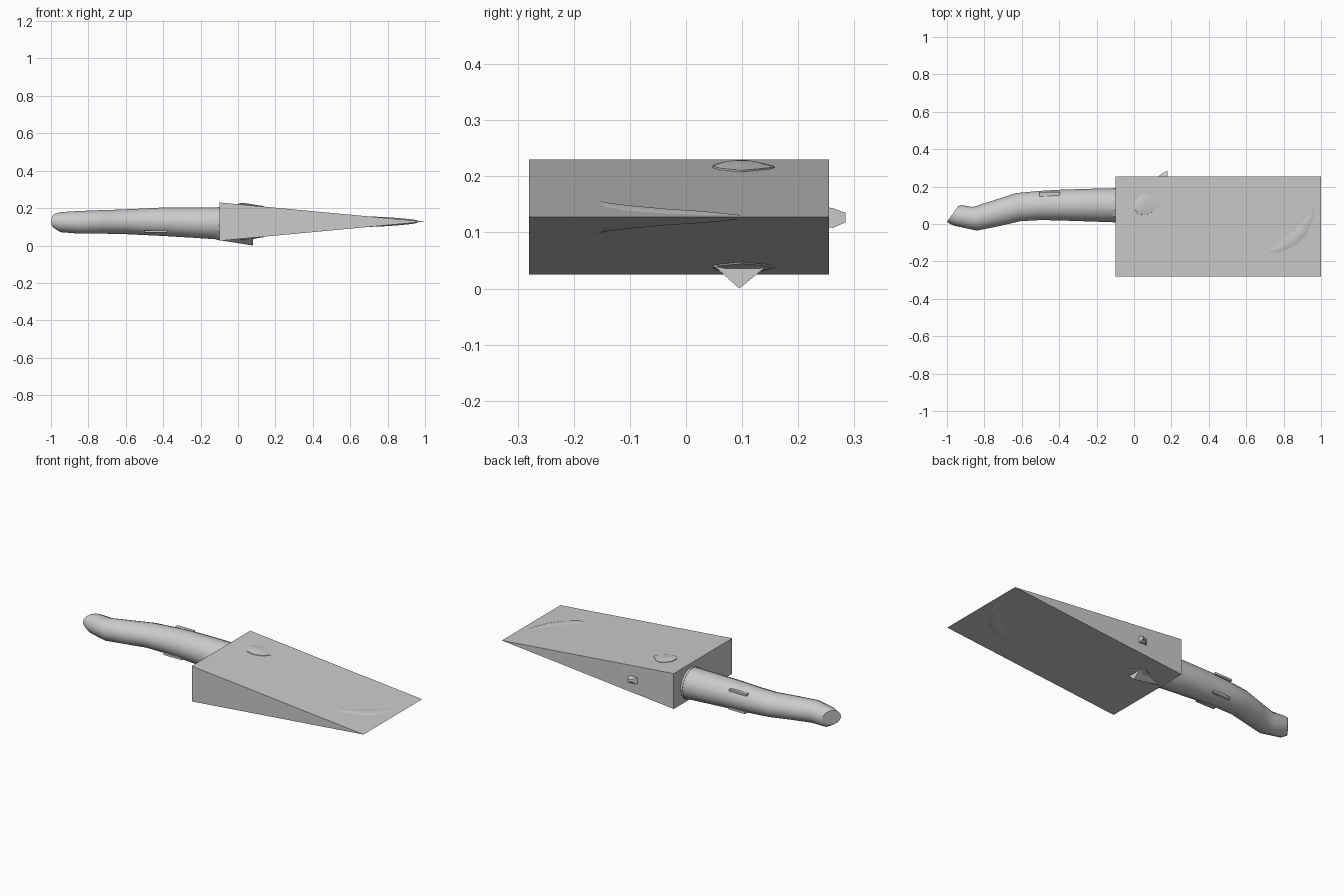
import bpy, bmesh
from math import sin, cos, pi


def make(name, verts, faces, smooth=None):
    me = bpy.data.meshes.new(name)
    me.from_pydata(verts, [], faces)
    bm = bmesh.new()
    bm.from_mesh(me)
    bmesh.ops.recalc_face_normals(bm, faces=bm.faces)
    bm.to_mesh(me)
    bm.free()
    ob = bpy.data.objects.new(name, me)
    bpy.context.collection.objects.link(ob)
    if smooth:
        bpy.ops.object.select_all(action='DESELECT')
        ob.select_set(True)
        bpy.context.view_layer.objects.active = ob
        bpy.ops.object.shade_smooth_by_angle(angle=smooth)
    return ob


def loft(name, rings, smooth=None):
    n = len(rings[0])
    verts = [v for r in rings for v in r]
    faces = [(i * n + j, i * n + (j + 1) % n, (i + 1) * n + (j + 1) % n, (i + 1) * n + j)
             for i in range(len(rings) - 1) for j in range(n)]
    faces += [tuple(range(n)), tuple(range(len(verts) - n, len(verts)))]
    return make(name, verts, faces, smooth)


def ring(x, y, z, w, h, tilt, n=14):
    return [(x + w * cos(a) * sin(tilt), y + w * cos(a) * cos(tilt), z + h * sin(a))
            for a in (2 * pi * k / n for k in range(n))]


MID = 0.1275


def wedge_half(x):
    return 0.1025 * (1 - x) / 1.1


# Wedge-shaped head
x0, y0, y1 = -0.1, -0.28, 0.255
make("wedge_head",
     [(x0, y0, 0.025), (x0, y1, 0.025), (x0, y1, 0.23), (x0, y0, 0.23), (1, y0, MID), (1, y1, MID)],
     [(0, 1, 2, 3), (0, 4, 5, 1), (3, 2, 5, 4), (0, 3, 4), (1, 5, 2)])

# Curved grip: x, y, z, half width, half height, tilt
stations = [(-0.97, 0.053, 0.13, 0.052, 0.042, 0.62),
            (-0.945, 0.046, 0.125, 0.058, 0.055, 0.35),
            (-0.85, 0.028, 0.124, 0.064, 0.062, -0.16),
            (-0.74, 0.056, 0.126, 0.070, 0.064, -0.25),
            (-0.62, 0.090, 0.127, 0.076, 0.067, -0.15),
            (-0.50, 0.099, 0.127, 0.078, 0.073, -0.05),
            (-0.40, 0.101, 0.127, 0.082, 0.078, 0),
            (-0.25, 0.101, 0.123, 0.087, 0.083, 0),
            (-0.10, 0.100, 0.118, 0.091, 0.088, 0),
            (0.06, 0.098, 0.126, 0.080, 0.086, 0)]
loft("handle", [ring(*s) for s in stations], 0.7)

# Collar around the grip where it enters the head
loft("collar", [ring(-0.112, 0.10, 0.118, 0.093, 0.090, 0), ring(-0.09, 0.10, 0.118, 0.093, 0.090, 0)])

# Keel under the head
loft("lower_keel", [[(-0.11, 0.06, 0.06), (-0.11, 0.14, 0.06), (-0.11, 0.098, 0.030)],
                    [(0.08, 0.045, 0.045), (0.08, 0.15, 0.045), (0.08, 0.095, 0.0)]])

# Low bosses above and below the head, in two halves around a seam
for side, label in ((1, "upper"), (-1, "lower")):
    outline = [(0, 0.08), (0.0, 0.12), (0.03, 0.15), (0.06, 0.16), (0.09, 0.15),
               (0.14, 0.10), (0.10, 0.06), (0.06, 0.045), (0.02, 0.05)]
    levels = []
    for k, lift in ((1, -0.012), (0.96, 0.003), (0.55, 0.008)):
        levels.append([(0.06 + (x - 0.06) * k, 0.10 + (y - 0.10) * k,
                        MID + side * (wedge_half(x) + lift)) for x, y in outline])
    loft(label + "_boss", levels, 0.6)

# Crescent cutting edge emerging from both slopes
outer = [(0.97, 0.10), (0.957, 0.03), (0.925, -0.05), (0.87, -0.11), (0.79, -0.147), (0.70, -0.155)]
inner = [(0.955, 0.095), (0.925, 0.035), (0.875, -0.02), (0.815, -0.075), (0.75, -0.125), (0.70, -0.15)]
lifts = [0, 0.005, 0.006, 0.006, 0.004, 0]
sections = []
for (ox, oy), (ix, iy), lift in zip(outer, inner, lifts):
    rx, ry = ox * 0.6 + ix * 0.4, oy * 0.6 + iy * 0.4
    a, b, c = wedge_half(ox), wedge_half(rx) + lift, wedge_half(ix)
    sections.append([(ox, oy, MID + a), (rx, ry, MID + b), (ix, iy, MID + c),
                     (ix, iy, MID - c), (rx, ry, MID - b), (ox, oy, MID - a)])
loft("crescent_edge", sections, 0.6)

# Small peg on the back face
loft("rear_peg", [[(0.125, 0.25, 0.11), (0.18, 0.25, 0.11), (0.18, 0.25, 0.145), (0.125, 0.25, 0.145)],
                  [(0.14, 0.262, 0.108), (0.18, 0.262, 0.108), (0.18, 0.262, 0.143), (0.14, 0.262, 0.143)],
                  [(0.155, 0.272, 0.118), (0.178, 0.284, 0.118), (0.178, 0.284, 0.135), (0.155, 0.272, 0.135)]])

# Thin inlays along the grip
for name, px, py, pz, sx, sy, sz in (("front_inlay", -0.44, 0.043, 0.075, 0.06, 0.012, 0.006),
                                     ("back_inlay", -0.45, 0.158, 0.180, 0.055, 0.012, 0.006),
                                     ("lower_inlay", -0.44, 0.155, 0.073, 0.055, 0.012, 0.006)):
    loft(name, [[(px + e * sx, py + a * sy, pz + b * sz)
                 for a, b in ((-1, -1), (1, -1), (1, 1), (-1, 1))] for e in (-1, 1)])
